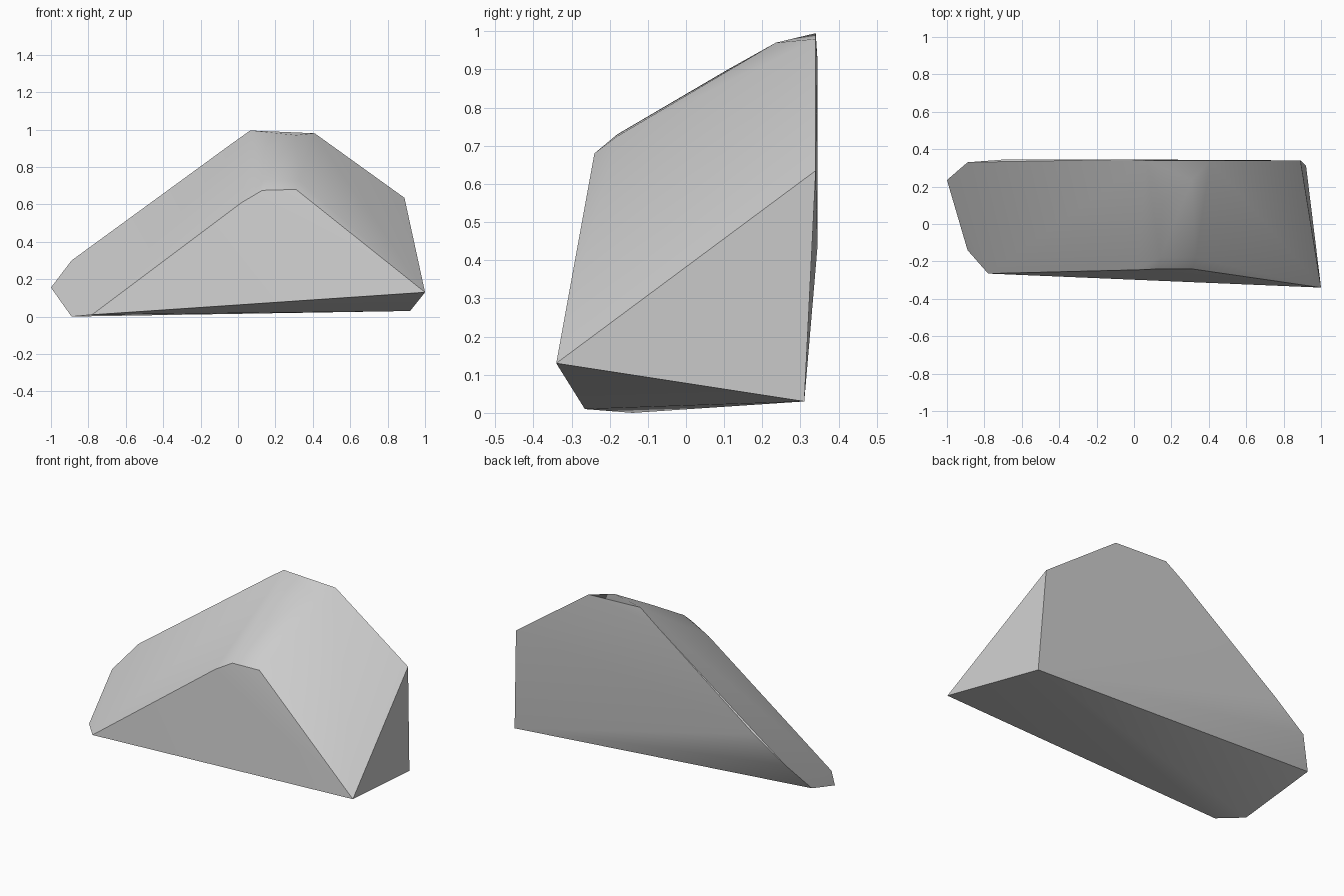
import bpy
import bmesh
import math

default_cube = bpy.data.objects.get("Cube")
if default_cube:
    bpy.data.objects.remove(default_cube, do_unlink=True)

# One plain stone colour
stone = bpy.data.materials.new("grey_stone")
stone.use_nodes = True
colour = (0.6, 0.6, 0.6, 1.0)
stone.diffuse_color = colour
stone.node_tree.nodes["Principled BSDF"].inputs["Base Color"].default_value = colour

# Corners of the boulder, grouped by the side they belong to
front_corners = [(-.78, -.265, .01), (.02, -.245, .61), (.13, -.24, .675),
                 (.31, -.24, .68), (1, -.34, .13)]
ridge_corners = [(.14, -.18, .73), (.33, -.18, .725), (.15, .11, .9), (.31, .235, .97)]
back_corners = [(-.69, .345, .44), (-.04, .345, .92), (.065, .34, .995),
                (.41, .34, .98), (.89, .34, .635), (.92, .31, .03)]
left_tip_corners = [(-.89, -.14, 0), (-1, .235, .155), (-.89, .33, .3)]


def chipped_block(name, corners, material):
    """Wrap the corners in a convex skin and join the faces that lie flat."""
    bm = bmesh.new()
    for corner in corners:
        bm.verts.new(corner)
    hull = bmesh.ops.convex_hull(bm, input=bm.verts)
    spare = [v for v in bm.verts if not v.link_faces]
    bmesh.ops.delete(bm, geom=spare, context='VERTS')
    bmesh.ops.dissolve_limit(bm, angle_limit=math.radians(1),
                             verts=bm.verts, edges=bm.edges)
    bmesh.ops.recalc_face_normals(bm, faces=bm.faces)
    mesh = bpy.data.meshes.new(name)
    bm.to_mesh(mesh)
    bm.free()
    mesh.materials.append(material)
    block = bpy.data.objects.new(name, mesh)
    bpy.context.collection.objects.link(block)
    return block


# Boulder with worn ridges and crisp main edges
boulder = chipped_block("boulder", front_corners + ridge_corners
                        + back_corners + left_tip_corners, stone)
bpy.ops.object.select_all(action='DESELECT')
boulder.select_set(True)
bpy.context.view_layer.objects.active = boulder
bpy.ops.object.shade_smooth_by_angle(angle=math.radians(30))
